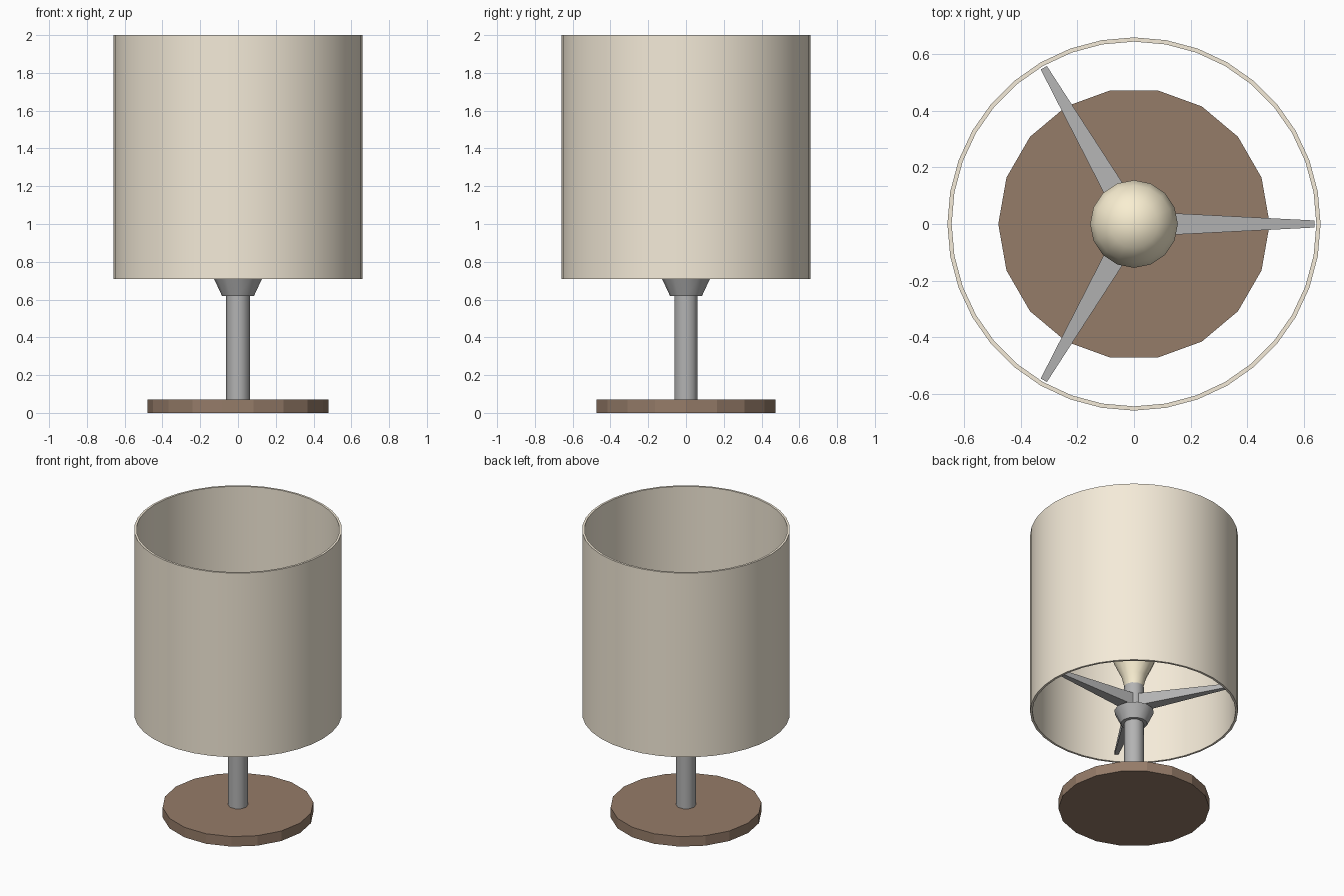
import bpy, bmesh, math

if "Cube" in bpy.data.objects:
    bpy.data.objects.remove(bpy.data.objects["Cube"])


def material(name, rgb):
    m = bpy.data.materials.new(name)
    m.diffuse_color = (*rgb, 1)
    m.use_nodes = True
    m.node_tree.nodes["Principled BSDF"].inputs["Base Color"].default_value = m.diffuse_color
    return m


METAL = material("dark_metal", (0.45, 0.45, 0.45))
WOOD = material("dark_wood", (0.30, 0.20, 0.14))
FABRIC = material("cream_fabric", (0.91, 0.83, 0.69))
GLASS = material("warm_glass", (0.95, 0.86, 0.64))


def finish(name, bm, mat, angle=None):
    bmesh.ops.recalc_face_normals(bm, faces=bm.faces[:])
    mesh = bpy.data.meshes.new(name)
    bm.to_mesh(mesh)
    bm.free()
    mesh.materials.append(mat)
    ob = bpy.data.objects.new(name, mesh)
    bpy.context.collection.objects.link(ob)
    if angle:
        bpy.ops.object.select_all(action='DESELECT')
        ob.select_set(True)
        bpy.context.view_layer.objects.active = ob
        bpy.ops.object.shade_smooth_by_angle(angle=math.radians(angle))
    return ob


def lathe(name, profile, sides, mat, angle=None, closed=False):
    """Revolve (radius, z) points around z; open profiles get end caps."""
    bm = bmesh.new()
    rings = []
    for r, z in profile:
        if r == 0:
            rings.append([bm.verts.new((0, 0, z))] * sides)
        else:
            rings.append([bm.verts.new((r * math.cos(math.tau * i / sides),
                                        r * math.sin(math.tau * i / sides), z))
                          for i in range(sides)])
    pairs = list(zip(rings, rings[1:]))
    if closed:
        pairs.append((rings[-1], rings[0]))
    for a, b in pairs:
        for i in range(sides):
            j = (i + 1) % sides
            bm.faces.new(list(dict.fromkeys((a[i], a[j], b[j], b[i]))))
    if not closed:
        for (r, _), ring in ((profile[0], rings[0]), (profile[-1], rings[-1])):
            if r > 0:
                bm.faces.new(ring)
    return finish(name, bm, mat, angle)


# Base, stem and collar
lathe("base", [(0.48, 0), (0.48, 0.07)], 18, WOOD)
lathe("stem", [(0.063, 0.07), (0.063, 0.89)], 10, METAL, 40)
lathe("collar", [(0.085, 0.62), (0.127, 0.71)], 12, METAL, 40)

# Light bulb with flared neck
lathe("bulb", [(0.058, 0.88), (0.078, 0.96), (0.125, 1.06), (0.15, 1.13),
               (0.155, 1.19), (0.137, 1.26), (0.085, 1.32), (0, 1.345)],
      16, GLASS, 50)

# Open drum shade with wall thickness
lathe("shade", [(0.66, 0.71), (0.66, 2.0), (0.645, 2.0), (0.645, 0.71)],
      36, FABRIC, 30, closed=True)

# Three tapered arms carrying the shade
for k in range(3):
    bm = bmesh.new()
    bmesh.ops.create_cube(bm, size=1)
    for v in bm.verts:
        outer = v.co.x > 0
        width = 0.025 if outer else 0.088
        v.co = (0.638 if outer else 0.02, v.co.y * width, 0.77 + v.co.z * width)
    arm = finish(f"shade_arm_{k + 1}", bm, METAL)
    arm.rotation_euler.z = math.tau * k / 3
